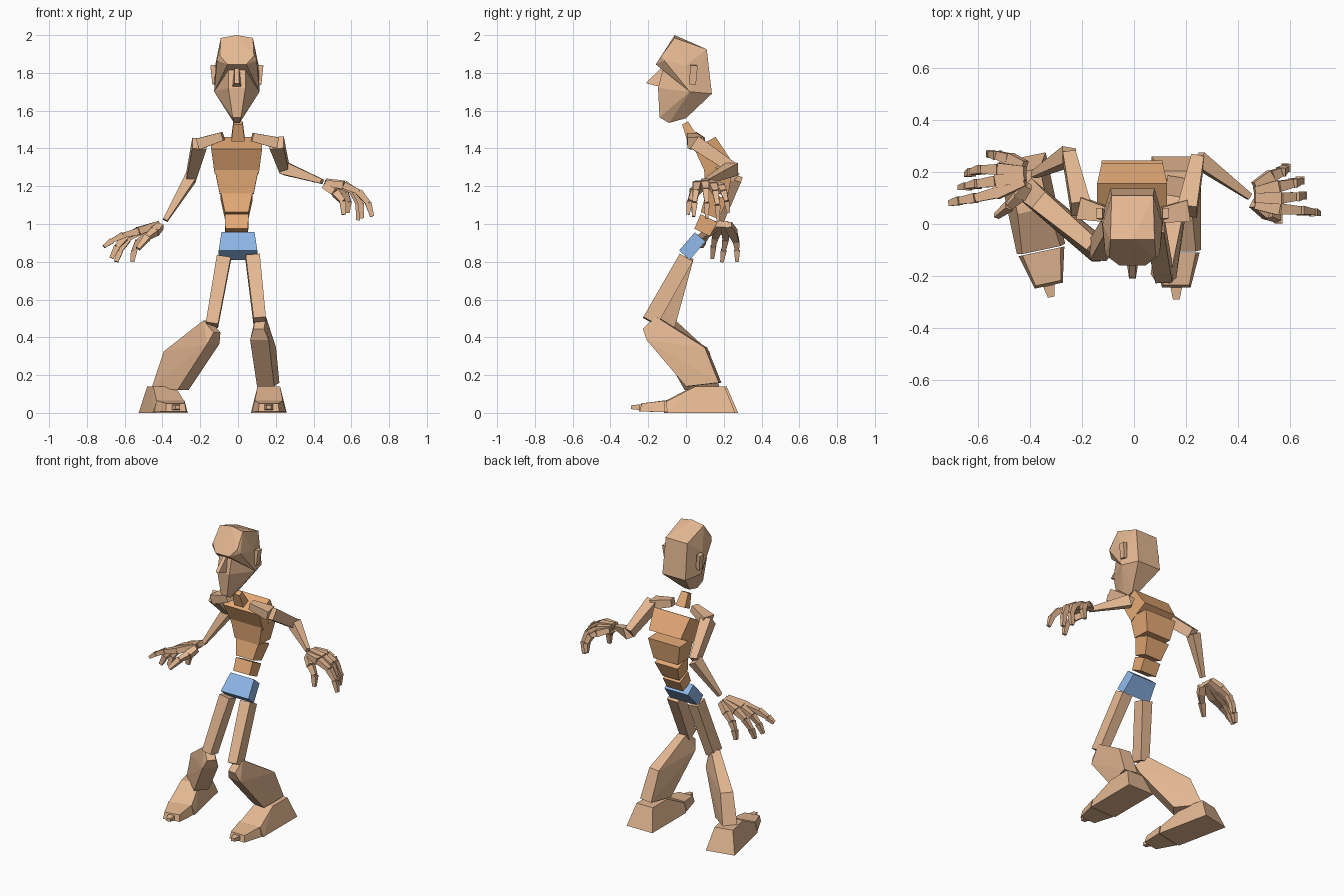
import bpy, bmesh, math
from mathutils import Vector, Matrix


def material(name, rgb):
    m = bpy.data.materials.new(name)
    m.diffuse_color = (*rgb, 1)
    return m


TAN = material("tan", (0.78, 0.48, 0.29))
ORANGE = material("orange", (0.78, 0.40, 0.18))
BLUE = material("blue", (0.27, 0.47, 0.80))


def hulls(name, sets, mat=TAN):
    """One flat-shaded object made of convex blocks, one per point set."""
    bm = bmesh.new()
    for pts in sets:
        vs = [bm.verts.new(p) for p in pts]
        res = bmesh.ops.convex_hull(bm, input=vs)
        junk = [v for v in res["geom_interior"] if isinstance(v, bmesh.types.BMVert)]
        if junk:
            bmesh.ops.delete(bm, geom=junk, context="VERTS")
    bmesh.ops.dissolve_limit(bm, angle_limit=0.02, verts=bm.verts[:], edges=bm.edges[:])
    bmesh.ops.recalc_face_normals(bm, faces=bm.faces[:])
    me = bpy.data.meshes.new(name)
    bm.to_mesh(me)
    bm.free()
    me.materials.append(mat)
    ob = bpy.data.objects.new(name, me)
    bpy.context.collection.objects.link(ob)
    return ob


def bar(p0, p1, s0, s1):
    """Corners of a tapered box from p0 to p1; s = (width, depth) at each end."""
    p0, p1 = Vector(p0), Vector(p1)
    d = (p1 - p0).normalized()
    ref = Vector((1, 0, 0)) if abs(d.x) < 0.7 else Vector((0, 1, 0))
    u = (ref - d * ref.dot(d)).normalized()
    v = d.cross(u)
    return [p + u * a * s[0] / 2 + v * b * s[1] / 2
            for p, s in ((p0, s0), (p1, s1)) for a in (-1, 1) for b in (-1, 1)]


def pairs(pts, cx=0.0):
    return [(cx + s * x, y, z) for x, y, z in pts for s in (-1, 1)]


# Head: skull with overhanging brow, face, nose, ears
CX = -0.006
hulls("skull", [pairs([(0.085, -0.06, 1.985), (0, -0.06, 2.0), (0.105, -0.115, 1.865),
                       (0.05, -0.16, 1.845), (0.09, -0.13, 1.89), (0.08, 0.11, 1.925),
                       (0.085, 0.137, 1.69), (0.12, 0.02, 1.70), (0.115, 0.0, 1.84)], CX)])
hulls("face", [pairs([(0.045, -0.115, 1.85), (0.045, -0.148, 1.72), (0.022, -0.14, 1.565),
                      (0.015, -0.09, 1.535), (0.02, 0.0, 1.56), (0.12, 0.02, 1.70),
                      (0.085, 0.137, 1.69), (0.07, 0.0, 1.84)], CX)])
hulls("nose", [pairs([(0.012, -0.11, 1.845), (0.025, -0.13, 1.725), (0.013, -0.21, 1.745),
                      (0.012, -0.20, 1.76)], CX)])
for side, s in (("left", -1), ("right", 1)):
    hulls(side + "_ear", [bar((CX + s * 0.117, 0.035, 1.74), (CX + s * 0.128, 0.042, 1.84),
                              (0.025, 0.035), (0.025, 0.04))])

# Neck, curved spine blocks and pelvis
hulls("neck", [bar((0, 0.035, 1.45), (0, -0.005, 1.535), (0.07, 0.06), (0.05, 0.035))], ORANGE)
SPINE = [("upper_chest", (0.17, 1.305), (0.10, 1.43), (0.235, 0.15), (0.27, 0.13)),
         ("ribcage", (0.165, 1.16), (0.17, 1.295), (0.18, 0.12), (0.235, 0.15)),
         ("belly", (0.125, 1.045), (0.165, 1.15), (0.125, 0.10), (0.17, 0.12)),
         ("waist", (0.085, 0.955), (0.122, 1.03), (0.12, 0.09), (0.125, 0.10))]
for name, a, b, s0, s1 in SPINE:
    hulls(name, [bar((-0.007, *a), (-0.007, *b), s0, s1)], ORANGE)
hulls("pelvis", [bar((0, -0.008, 0.835), (0, 0.075, 0.932), (0.205, 0.075), (0.175, 0.075))], BLUE)

# Arms: collarbone, upper arm, forearm
ARMS = {"left": [(-0.08, 0.03, 1.465), (-0.205, 0.06, 1.425), (-0.25, 0.262, 1.245), (-0.385, 0.19, 1.02)],
        "right": [(0.075, 0.03, 1.46), (0.205, 0.05, 1.43), (0.245, 0.25, 1.295), (0.445, 0.105, 1.225)]}
for side, (neck, shoulder, elbow, wrist) in ARMS.items():
    hulls(side + "_collarbone", [bar(neck, shoulder, (0.05, 0.045), (0.085, 0.06))])
    hulls(side + "_upper_arm", [bar(shoulder, elbow, (0.075, 0.075), (0.05, 0.06))])
    hulls(side + "_forearm", [bar(elbow, wrist, (0.06, 0.07), (0.025, 0.025))])

# Hands: each finger is a chain from the wrist through the joints to the tip
HANDS = {
    "left": {
        "index": [(-0.42, 0.165, 1.0), (-0.53, 0.12, 0.96), (-0.61, 0.10, 0.94), (-0.67, 0.09, 0.91), (-0.71, 0.08, 0.88)],
        "middle": [(-0.42, 0.185, 1.0), (-0.53, 0.165, 0.965), (-0.60, 0.155, 0.93), (-0.64, 0.145, 0.88), (-0.67, 0.14, 0.82)],
        "ring": [(-0.42, 0.205, 1.0), (-0.52, 0.21, 0.96), (-0.585, 0.21, 0.92), (-0.625, 0.20, 0.86), (-0.645, 0.19, 0.80)],
        "little": [(-0.42, 0.225, 0.995), (-0.48, 0.25, 0.95), (-0.525, 0.265, 0.91), (-0.55, 0.27, 0.86), (-0.56, 0.27, 0.80)],
        "thumb": [(-0.41, 0.15, 0.99), (-0.44, 0.11, 0.96), (-0.48, 0.07, 0.93), (-0.53, 0.03, 0.87)]},
    "right": {
        "index": [(0.465, 0.075, 1.215), (0.56, 0.058, 1.205), (0.64, 0.052, 1.17), (0.69, 0.045, 1.11), (0.71, 0.04, 1.04)],
        "middle": [(0.465, 0.10, 1.225), (0.565, 0.10, 1.21), (0.62, 0.105, 1.18), (0.65, 0.11, 1.11), (0.655, 0.11, 1.03)],
        "ring": [(0.465, 0.125, 1.22), (0.555, 0.145, 1.20), (0.61, 0.157, 1.17), (0.64, 0.167, 1.10), (0.635, 0.17, 1.02)],
        "little": [(0.465, 0.145, 1.215), (0.53, 0.185, 1.19), (0.565, 0.20, 1.17), (0.585, 0.215, 1.12), (0.58, 0.225, 1.06)],
        "thumb": [(0.46, 0.08, 1.20), (0.515, 0.04, 1.165), (0.555, 0.02, 1.12), (0.56, 0.01, 1.05)]}}
for side, fingers in HANDS.items():
    for finger, joints in fingers.items():
        n = len(joints) - 1
        blocks = []
        for i, (a, b) in enumerate(zip(joints, joints[1:])):
            w0 = 0.046 - 0.016 * i / n if i else 0.036
            w1 = 0.042 - 0.020 * (i + 1) / n + (0.012 if i == 0 else 0)
            blocks.append(bar(a, b, (w0, w0 * 0.9), (w1, w1 * 0.8)))
        hulls(f"{side}_{finger}_finger", blocks)

# Legs: straight thigh, heavy calf swung by a yaw about the knee, foot with toes
CALF = [(0.028, -0.035, -0.04), (0.028, 0.035, 0.025), (0.04, 0.30, -0.14), (0.05, -0.01, -0.10),
        (0.046, 0.375, -0.325), (0.046, 0.20, -0.345)]
HEEL = [(0.095, 0.16, 0.0), (0.06, 0.105, 0.14), (0.06, -0.05, 0.14),
        (0.095, -0.20, 0.0), (0.075, -0.205, 0.06)]
TOES = [(0.09, -0.21, 0.004), (0.075, -0.21, 0.065), (0.055, -0.345, 0.008), (0.05, -0.335, 0.05)]
TIP = [(0.022, -0.345, 0.015), (0.022, -0.345, 0.045), (0.013, -0.39, 0.02), (0.013, -0.39, 0.04)]


def placed(pts, origin, yaw):
    m = Matrix.Translation(origin) @ Matrix.Rotation(math.radians(yaw), 4, "Z")
    return [m @ Vector(p) for p in pairs(pts)]


LEGS = {"left": ((-0.075, 0.0, 0.82), (-0.138, -0.10, 0.465), 50, (-0.40, 0.10, 0), 12),
        "right": ((0.078, 0.0, 0.82), (0.115, -0.19, 0.485), -9, (0.163, 0.10, 0), 0)}
for side, (hip, knee, swing, ankle, turn) in LEGS.items():
    hulls(side + "_thigh", [bar(hip, knee, (0.075, 0.08), (0.065, 0.085))])
    hulls(side + "_calf", [placed(CALF, knee, swing)])
    hulls(side + "_foot", [placed(HEEL, ankle, turn)])
    hulls(side + "_toes", [placed(TOES, ankle, turn), placed(TIP, ankle, turn)])
